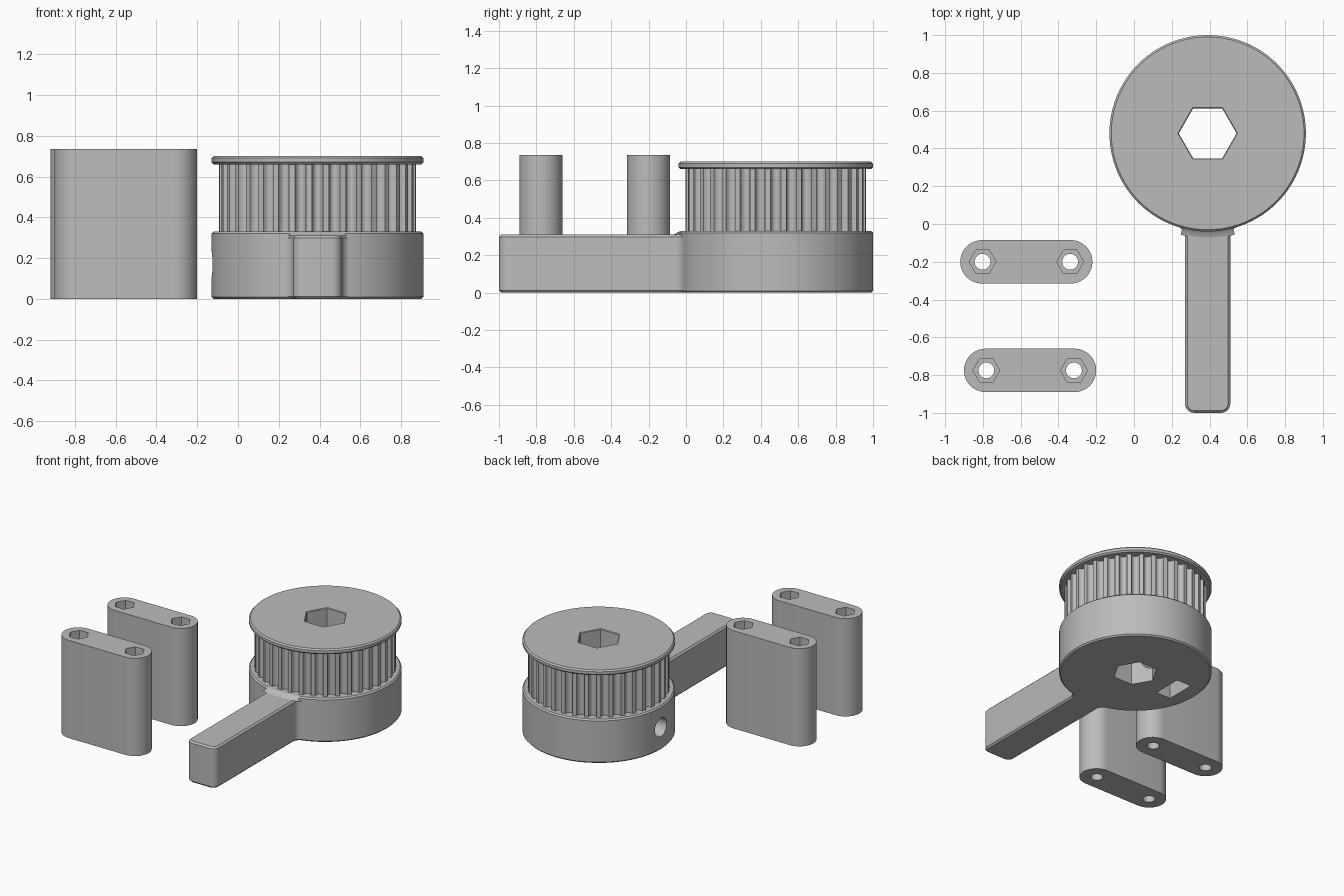
import bpy, bmesh, math
from mathutils import Matrix, Vector

if "Cube" in bpy.data.objects:
    bpy.data.objects.remove(bpy.data.objects["Cube"])

CX, CY, R = 0.39, 0.48, 0.52          # pulley axis and outer radius
grey = bpy.data.materials.new("plain grey")
grey.diffuse_color = (0.5, 0.5, 0.5, 1)
grey.use_nodes = True
grey.node_tree.nodes["Principled BSDF"].inputs["Base Color"].default_value = grey.diffuse_color


def finish(name, bm):
    me = bpy.data.meshes.new(name)
    bmesh.ops.recalc_face_normals(bm, faces=bm.faces)
    bm.to_mesh(me)
    bm.free()
    me.materials.append(grey)
    ob = bpy.data.objects.new(name, me)
    bpy.context.collection.objects.link(ob)
    return ob


def prism(name, outline, z0, z1, chamfer=0):
    """Extrude an outline upward, chamfering its top and bottom rims."""
    bm = bmesh.new()
    face = bm.faces.new([bm.verts.new((x, y, z0)) for x, y in outline])
    ext = bmesh.ops.extrude_face_region(bm, geom=[face], use_keep_orig=True)
    new = [v for v in ext["geom"] if isinstance(v, bmesh.types.BMVert)]
    bmesh.ops.translate(bm, verts=new, vec=(0, 0, z1 - z0))
    bmesh.ops.recalc_face_normals(bm, faces=bm.faces)
    if chamfer:
        rims = [e for e in bm.edges if abs(e.verts[0].co.z - e.verts[1].co.z) < 1e-6]
        bmesh.ops.bevel(bm, geom=rims, offset=chamfer, segments=1, affect='EDGES')
    return finish(name, bm)


def cone(name, sides, r0, r1, length, matrix):
    bm = bmesh.new()
    bmesh.ops.create_cone(bm, cap_ends=True, segments=sides, radius1=r0, radius2=r1,
                          depth=length, matrix=matrix)
    return finish(name, bm)


def arc(cx, cy, r, a0, a1, n):
    return [(cx + r * math.cos(math.radians(a0 + (a1 - a0) * i / n)),
             cy + r * math.sin(math.radians(a0 + (a1 - a0) * i / n))) for i in range(n + 1)]


def cut(ob, cutters):
    bpy.context.view_layer.objects.active = ob
    for c in cutters:
        mod = ob.modifiers.new("cut", 'BOOLEAN')
        mod.operation, mod.solver, mod.object = 'DIFFERENCE', 'EXACT', c
        bpy.ops.object.modifier_apply(modifier=mod.name)


def smooth(ob, angle=30):
    bpy.ops.object.select_all(action='DESELECT')
    ob.select_set(True)
    bpy.context.view_layer.objects.active = ob
    bpy.ops.object.shade_smooth_by_angle(angle=math.radians(angle))


def at(x, y, z):
    return Matrix.Translation((x, y, z))


# Pulley: base drum, toothed ring and top flange
circle = arc(CX, CY, R, 0, 360, 96)[:-1]
base = prism("pulley_base", circle, 0, 0.33, 0.01)
flange = prism("pulley_flange", circle, 0.66, 0.70, 0.01)

TEETH, RO, DEPTH = 36, 0.483, 0.034
pitch = 2 * math.pi / TEETH
outline = []
for i in range(TEETH):
    for k in range(9):                 # one rounded belt groove per pitch
        t = math.pi * (1 - k / 8)
        a = (i + 0.33 * math.cos(t)) * pitch - math.pi / 2
        r = RO - DEPTH * math.sin(t)
        outline.append((CX + r * math.cos(a), CY + r * math.sin(a)))
teeth = prism("pulley_teeth", outline, 0.33, 0.66)

# Hex bore with small lead-in, set screw hole and nut slot
turn = Matrix.Rotation(math.pi / 2, 4, 'Z')
bore = cone("bore_cutter", 6, 0.153, 0.153, 2, at(CX, CY, 0.3) @ turn)
lead = cone("lead_cutter", 6, 0.143, 0.173, 0.03, at(CX, CY, 0.70) @ turn)
screw = cone("screw_cutter", 32, 0.07, 0.07, 0.5,
             at(CX - 0.35, CY, 0.17) @ Matrix.Rotation(math.pi / 2, 4, 'Y'))
slot = prism("slot_cutter", [(CX + x, CY + y) for x, y in
             ((-0.40, -0.11), (-0.28, -0.11), (-0.28, 0.11), (-0.40, 0.11))], -0.1, 0.27)
cut(base, [bore, screw, slot])
cut(teeth, [bore])
cut(flange, [bore, lead])

# Lever arm with rounded end, flaring into the drum
W, F, C = 0.12, 0.05, 0.05
fy = -math.sqrt((R + F) ** 2 - (W + F) ** 2)
touch = math.degrees(math.atan2(-fy, -(W + F)))
right = arc(W - C, -1.48 + C, C, -90, 0, 6) + arc(W + F, fy, F, 180, touch, 6) + [(0.12, -0.48)]
half = [(CX + x, CY + y) for x, y in right]
lever = prism("lever_arm", half + [(2 * CX - x, y) for x, y in reversed(half)], 0, 0.31, 0.012)

# Small fillet ramp where the lever top meets the drum
bm = bmesh.new()
rows = []
for i in range(13):
    a = math.radians(-90 - 15 + 30 * i / 12)
    rows.append([bm.verts.new((CX + r * math.cos(a), CY + r * math.sin(a), z))
                 for r, z in ((R - 0.01, 0.33), (R + 0.004, 0.322), (R + 0.017, 0.314), (R + 0.035, 0.309))])
for p, q in zip(rows, rows[1:]):
    for k in range(3):
        bm.faces.new((p[k], p[k + 1], q[k + 1], q[k]))
ramp = finish("lever_fillet", bm)
for f in ramp.data.polygons:
    if f.normal.z < 0:
        ramp.data.flip_normals()
        break

# Two spacer blocks with screw holes and hex nut pockets
helpers = [bore, lead, screw, slot]
blocks = []
for name, bx, by in (("rear_spacer", -0.57, -0.20), ("front_spacer", -0.55, -0.775)):
    r, s = 0.115, 0.232
    block = prism(name, arc(bx + 0.235, by, r, -90, 90, 20) + arc(bx - 0.235, by, r, 90, 270, 20), 0, 0.735)
    for x in (bx - s, bx + s):
        hole = cone("hole_cutter", 24, 0.042, 0.042, 2, at(x, by, 0.3))
        nut = cone("nut_cutter", 6, 0.071, 0.071, 0.3, at(x, by, 0.735) @ Matrix.Rotation(0, 4, 'Z'))
        # point the hexagon corners along the block
        v = nut.data.vertices[0].co
        if abs(v.y - by) > 0.069:
            nut.data.transform(at(x, by, 0) @ turn @ at(-x, -by, 0))
        cut(block, [nut, hole])
        helpers += [hole, nut]
    blocks.append(block)

# Hex corners of the bore point front and back
for h in helpers:
    bpy.data.objects.remove(h)
for ob in [base, flange, teeth, lever, ramp] + blocks:
    smooth(ob)
